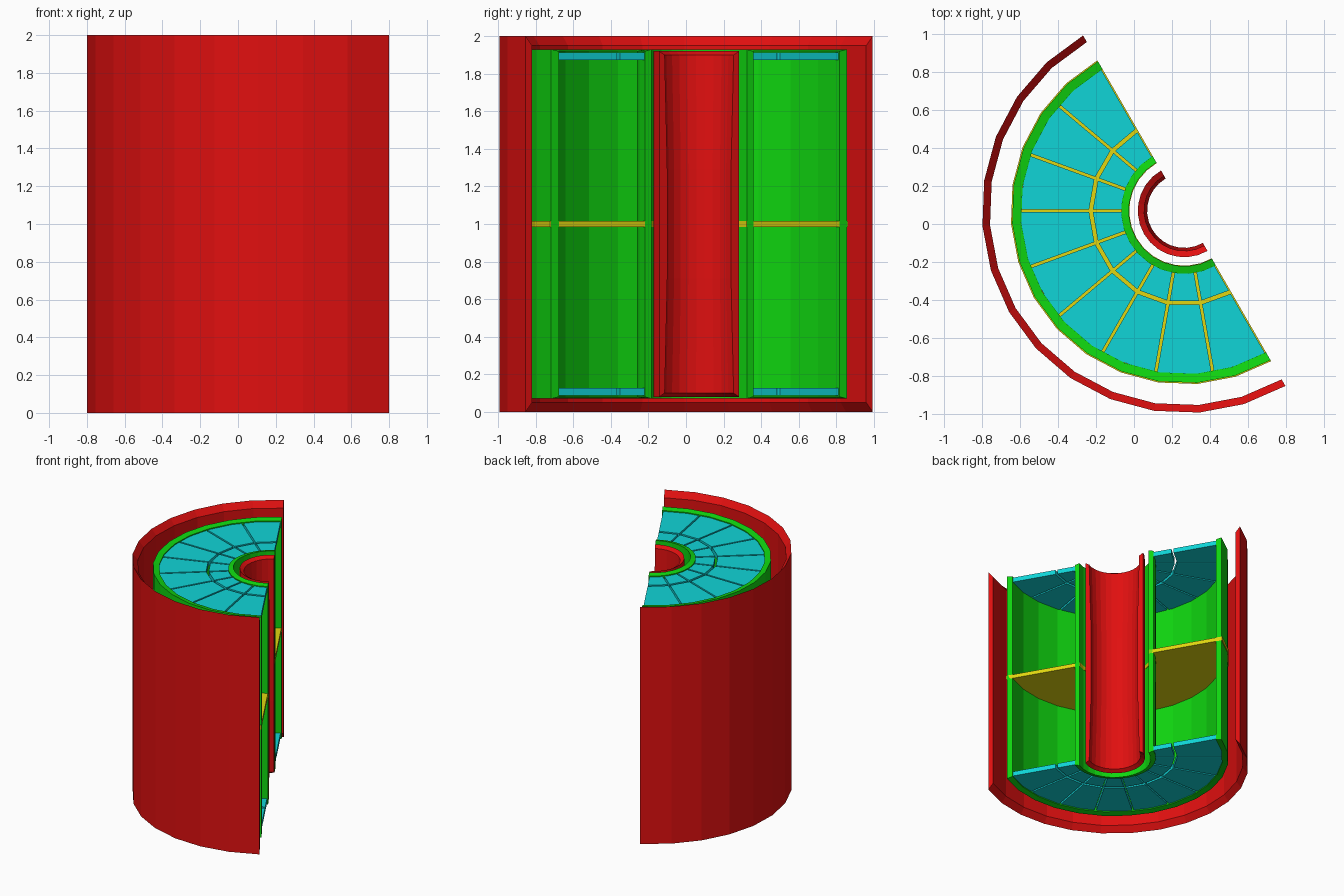
import bpy, bmesh
from math import radians, cos, sin

if "Cube" in bpy.data.objects:
    bpy.data.objects.remove(bpy.data.objects["Cube"])

CX, CY = 0.265, 0.07          # axis of the barrel
START, END = 120.0, 300.0     # the barrel is cut in half along this line
SEGMENTS = 14


def material(name, rgb):
    m = bpy.data.materials.new(name)
    m.diffuse_color = (*rgb, 1.0)
    m.use_nodes = True
    m.node_tree.nodes["Principled BSDF"].inputs["Base Color"].default_value = m.diffuse_color
    return m


RED = material("red", (0.75, 0.005, 0.005))
GREEN = material("green", (0.005, 0.68, 0.005))
CYAN = material("cyan", (0.005, 0.66, 0.68))
YELLOW = material("yellow", (0.75, 0.68, 0.005))


def finish(bm, name, mat):
    bmesh.ops.recalc_face_normals(bm, faces=bm.faces)
    mesh = bpy.data.meshes.new(name)
    bm.to_mesh(mesh)
    bm.free()
    mesh.materials.append(mat)
    obj = bpy.data.objects.new(name, mesh)
    bpy.context.collection.objects.link(obj)
    return obj


def half_ring(name, profile, mat):
    """Sweep a closed (radius, z) profile around the half circle and cap its ends."""
    bm = bmesh.new()
    rings = []
    for i in range(SEGMENTS + 1):
        a = radians(START + (END - START) * i / SEGMENTS)
        rings.append([bm.verts.new((CX + r * cos(a), CY + r * sin(a), z)) for r, z in profile])
    n = len(profile)
    for r0, r1 in zip(rings, rings[1:]):
        for j in range(n):
            k = (j + 1) % n
            bm.faces.new((r0[j], r0[k], r1[k], r1[j]))
    bm.faces.new(rings[0])
    bm.faces.new(rings[-1])
    return finish(bm, name, mat)


def wall(name, r_in, r_out, z0, z1, slope_in, slope_out, mat):
    """Thin wall whose rims slope by the given amounts on each side."""
    return half_ring(name, [(r_in, z0 + slope_in), (r_out, z0 + slope_out),
                            (r_out, z1 - slope_out), (r_in, z1 - slope_in)], mat)


def plates(name, z0, z1):
    """Nine sectors of readout plates, each an inner and an outer trapezoid."""
    bm = bmesh.new()
    gap = 0.007
    for s in range(9):
        a0, a1 = radians(START + 20 * s), radians(START + 20 * (s + 1))
        for r0, r1 in ((0.332, 0.482), (0.502, 0.872)):
            corners = []
            for r, a, side in ((r0, a0, 1), (r1, a0, 1), (r1, a1, -1), (r0, a1, -1)):
                # shift sideways so the gaps keep an even width
                corners.append((CX + r * cos(a) - side * gap * sin(a),
                                CY + r * sin(a) + side * gap * cos(a)))
            low = [bm.verts.new((x, y, z0)) for x, y in corners]
            high = [bm.verts.new((x, y, z1)) for x, y in corners]
            bm.faces.new(low)
            bm.faces.new(high)
            for j in range(4):
                k = (j + 1) % 4
                bm.faces.new((low[j], low[k], high[k], high[j]))
    return finish(bm, name, CYAN)


# Outer shell, full height, rims sloping inward
wall("outer_shell", 1.027, 1.067, 0.0, 2.0, 0.05, 0.0, RED)

# Field cage walls
wall("outer_cage", 0.862, 0.91, 0.07, 1.93, 0.01, 0.0, GREEN)
wall("inner_cage", 0.293, 0.333, 0.07, 1.93, 0.0, 0.01, GREEN)

# Central tube, slightly thicker in its middle third
half_ring("central_tube", [(0.245, 0.08), (0.245, 1.92), (0.212, 1.90), (0.196, 1.29),
                           (0.196, 0.71), (0.212, 0.10)], RED)

# Middle membrane, just piercing the cage walls
wall("membrane", 0.290, 0.916, 0.983, 1.017, 0.0, 0.0, YELLOW)

# End plates
plates("top_plates", 1.872, 1.912)
plates("bottom_plates", 0.088, 0.128)
